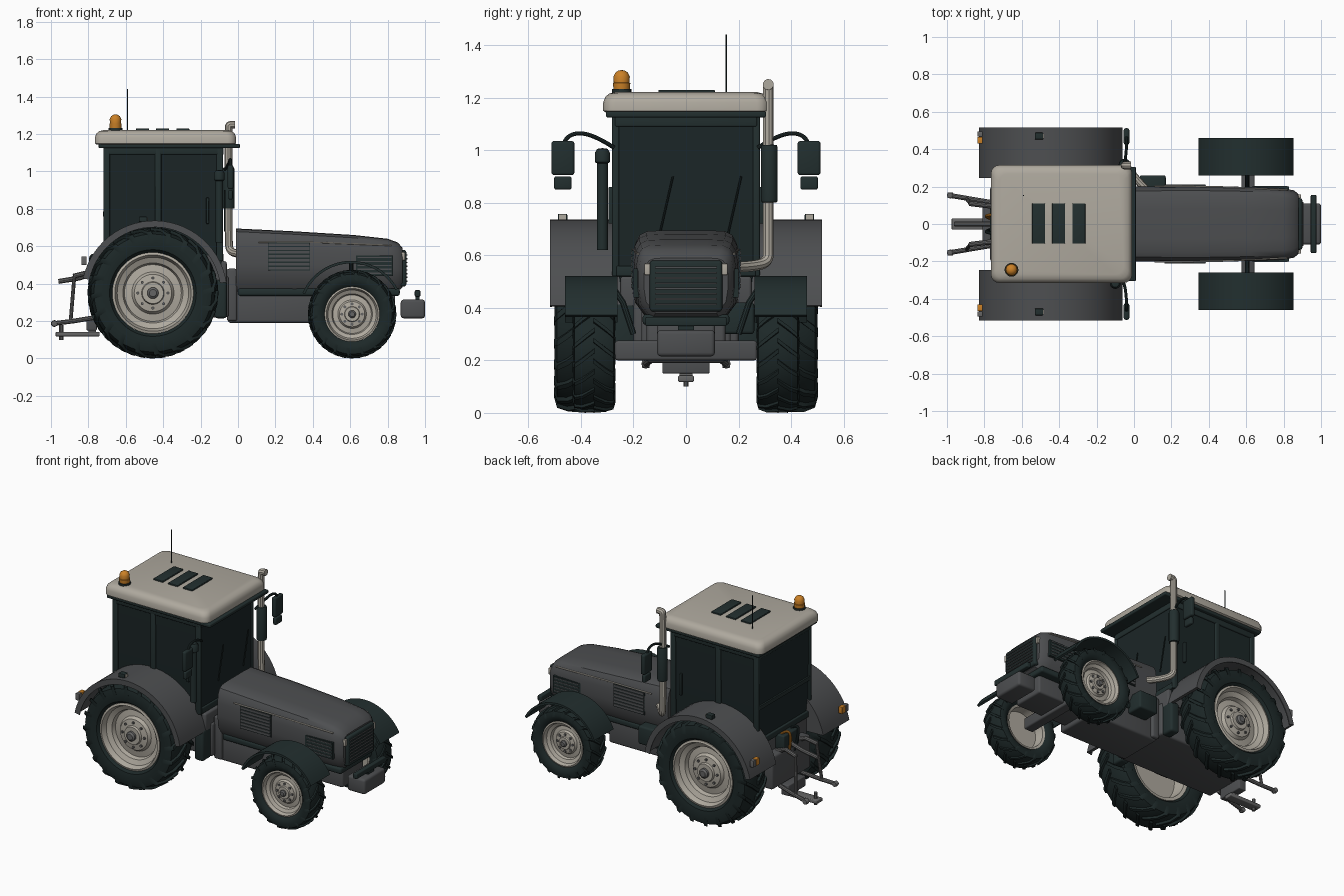
import bpy, bmesh, math
from mathutils import Vector, Matrix

if "Cube" in bpy.data.objects:
    bpy.data.objects.remove(bpy.data.objects["Cube"])


def material(name, r, g, b):
    m = bpy.data.materials.new(name)
    m.use_nodes = True
    m.diffuse_color = (r, g, b, 1)
    m.node_tree.nodes["Principled BSDF"].inputs["Base Color"].default_value = (r, g, b, 1)
    return m


GREY = material("body grey", .075, .078, .082)
DARK = material("dark trim", .016, .028, .028)
TYRE = material("tyre rubber", .012, .021, .021)
GLASS = material("tinted glass", .011, .019, .02)
CREAM = material("warm cream", .43, .4, .345)
STEEL = material("steel", .13, .13, .13)
AMBER = material("amber", .6, .22, .02)


def finish(name, bm, mat):
    bmesh.ops.recalc_face_normals(bm, faces=bm.faces)
    me = bpy.data.meshes.new(name)
    bm.to_mesh(me)
    bm.free()
    me.materials.append(mat)
    ob = bpy.data.objects.new(name, me)
    bpy.context.collection.objects.link(ob)
    return ob


def box(name, x, y, z, mat, bevel=0.0):
    """Box given by (min, max) on each axis."""
    bm = bmesh.new()
    bmesh.ops.create_cube(bm, size=1)
    for v in bm.verts:
        v.co = [(a + b) / 2 + c * abs(b - a) for (a, b), c in zip((x, y, z), v.co)]
    if bevel:
        bmesh.ops.bevel(bm, geom=bm.edges[:], offset=bevel, segments=3, profile=.5, affect='EDGES')
    return finish(name, bm, mat)


def loft(name, rings, mat, cap=True, closed=True):
    """Skin over a list of equal point rings."""
    bm = bmesh.new()
    vs = [[bm.verts.new(p) for p in ring] for ring in rings]
    n = len(vs[0])
    for a, b in zip(vs, vs[1:]):
        for i in range(n if closed else n - 1):
            j = (i + 1) % n
            bm.faces.new((a[i], a[j], b[j], b[i]))
    if cap:
        bm.faces.new(vs[0])
        bm.faces.new(vs[-1])
    return finish(name, bm, mat)


def side_prism(name, pts, y0, y1, mat):
    return loft(name, [[(x, y, z) for x, z in pts] for y in (y0, y1)], mat)


def lathe(name, profile, centre, axis, mat, steps=48):
    """Turn (radius, offset) pairs round the y or z axis."""
    c = Vector(centre)
    rings = []
    for i in range(steps + 1):
        a = math.tau * i / steps
        u, v = math.cos(a), math.sin(a)
        rings.append([c + Vector((r * u, h, r * v) if axis == 'Y' else (r * u, r * v, h)) for r, h in profile])
    ob = loft(name, rings, mat, cap=False, closed=False)
    bm = bmesh.new()
    bm.from_mesh(ob.data)
    bmesh.ops.remove_doubles(bm, verts=bm.verts, dist=1e-5)
    bmesh.ops.recalc_face_normals(bm, faces=bm.faces)
    bm.to_mesh(ob.data)
    bm.free()
    return ob


def tube(name, pts, radius, mat, smooth=False):
    cu = bpy.data.curves.new(name, 'CURVE')
    cu.dimensions = '3D'
    cu.bevel_depth, cu.bevel_resolution, cu.use_fill_caps = radius, 3, True
    sp = cu.splines.new('NURBS' if smooth else 'POLY')
    sp.points.add(len(pts) - 1)
    for p, q in zip(sp.points, pts):
        p.co = (*q, 1)
    if smooth:
        sp.order_u, sp.use_endpoint_u, sp.resolution_u = 3, True, 6
    tmp = bpy.data.objects.new(name + " path", cu)
    me = bpy.data.meshes.new_from_object(tmp)
    bpy.data.objects.remove(tmp)
    me.name = name
    me.materials.clear()
    me.materials.append(mat)
    ob = bpy.data.objects.new(name, me)
    bpy.context.collection.objects.link(ob)
    return ob


def arc(cx, cz, r, a0, a1, n=28):
    angles = [math.radians(a0 + (a1 - a0) * i / n) for i in range(n + 1)]
    return [(cx + r * math.cos(a), cz + r * math.sin(a)) for a in angles]


def wheel(name, s, cx, cy, R, w, rim, lugs):
    c = (cx, s * cy, R)
    half = [(rim, .75 * w), (rim + .015, .92 * w), (.8 * R, w), (.9 * R, .92 * w), (.945 * R, .6 * w)]
    lathe(name + "_tyre", half + [(.955 * R, 0)] + [(r, -h) for r, h in half[::-1]], c, 'Y', TYRE, 64)
    # Chevron lugs wrapping from the middle over the shoulder
    path = [(-.03, 1, 0), (.55, .992, .16), (.92, .945, .26), (1.02, .83, .3)]
    bm = bmesh.new()
    for i in range(lugs * 2):
        side = 1 if i % 2 else -1
        rings = []
        for t, k, lead in path:
            a = math.pi * i / lugs - lead
            pts = [(k * R - .06 * R, -.045), (k * R, -.035), (k * R, .035), (k * R - .06 * R, .045)]
            rings.append([bm.verts.new((cx + r * math.cos(a + d), s * cy + side * t * w,
                                        R + r * math.sin(a + d))) for r, d in pts])
        for p, q in zip(rings, rings[1:]):
            for j in range(4):
                bm.faces.new((p[j], p[j - 1], q[j - 1], q[j]))
        bm.faces.new(rings[0])
        bm.faces.new(rings[-1])
    finish(name + "_tread", bm, TYRE)
    dish = [(1, -.8), (.9, -.75), (.86, .0), (.0, .0)]
    face = [(1, -.8), (1, .8), (.94, .84), (.88, .55), (.74, .42), (.7, .2), (.52, .25),
            (.46, .42), (.28, .48), (.26, .6), (0, .6)]
    for part, prof in (("_rim", face), ("_inner_rim", dish)):
        lathe(name + part, [(r * rim, s * h * w) for r, h in prof], c, 'Y', CREAM)
    lathe(name + "_hub", [(r * rim, s * h * w) for r, h in ((.14, .5), (.14, .72), (.09, .8), (0, .8))], c, 'Y', STEEL, 16)
    for k in range(8):
        a = math.tau * k / 8
        b = (cx + .37 * rim * math.cos(a), s * cy, R + .37 * rim * math.sin(a))
        lathe(name + "_bolt", [(.008, s * .4 * w), (.008, s * .53 * w), (0, s * .53 * w)], b, 'Y', STEEL, 8)


# Bonnet: lofted rounded section
outline = [(.72, 0), (.95, .2), (1, .45), (1, .7), (.96, .86), (.88, .95), (.74, .99), (.4, 1)]
outline += [(-y, z) for y, z in outline[::-1]]
stations = [(-.01, .2, .695, .355), (.3, .204, .68, .355), (.62, .198, .66, .355),
            (.8, .19, .64, .355), (.855, .18, .62, .36), (.88, .16, .59, .38)]
loft("bonnet", [[(x, w * y, b + (t - b) * z) for y, z in outline] for x, w, t, b in stations], GREY)
box("bonnet_skirt", (0, .865), (-.165, .165), (.335, .375), DARK, .012)
box("grille", (.86, .9), (-.138, .138), (.385, .58), DARK, .012)
for i in range(8):
    z = .41 + i * .02
    box("grille_slat", (.895, .906), (-.118, .118), (z, z + .007), GREY)

# Chassis, axles and weights
box("chassis", (-.055, .46), (-.15, .15), (.19, .36), GREY, .015)
box("bell_housing", (-.06, -.005), (-.17, .17), (.2, .48), GREY, .012)
box("transmission", (-.77, -.05), (-.2, .2), (.22, .44), GREY, .015)
box("front_frame", (.44, .84), (-.11, .11), (.22, .36), GREY, .012)
box("front_axle", (.575, .645), (-.27, .27), (.2, .275), GREY, .01)
box("rear_axle", (-.52, -.39), (-.3, .3), (.29, .41), GREY, .02)
box("front_weight", (.87, 1), (-.11, .11), (.215, .315), GREY, .015)
box("front_coupling", (.945, .975), (-.155, .155), (.33, .365), DARK, .006)
box("coupling_post", (.95, .97), (-.03, .03), (.31, .335), DARK)
box("rear_hitch_block", (-.81, -.755), (-.09, .09), (.15, .22), GREY, .006)

# Cab
def cab_ring(z, x0, x1, w):
    return [(x0, -w, z), (x1, -w, z), (x1, w, z), (x0, w, z)]

loft("cab_shell", [cab_ring(.42, -.69, -.09, .245), cab_ring(.62, -.71, -.085, .265),
                   cab_ring(1.135, -.715, -.085, .272)], GLASS)
box("cab_floor", (-.71, -.06), (-.25, .25), (.4, .52), GREY, .012)
for s in (-1, 1):
    for x in (-.705, -.1, -.43):
        box("cab_pillar", (x - .015, x + .02), (s * .255, s * .281), (.52, 1.13), DARK, .006)
    box("cab_side_rail", (-.72, -.08), (s * .255, s * .281), (1.09, 1.135), DARK, .006)
    box("door_handle", (-.17, -.155), (s * .275, s * .295), (.72, .86), DARK, .004)
for x in (-.72, -.095):
    box("cab_cross_rail", (x, x + .018), (-.27, .27), (1.09, 1.135), DARK, .005)
    box("cab_sill", (x, x + .018), (-.265, .265), (.52, .56), DARK, .005)
box("rear_window_divider", (-.722, -.71), (-.26, .26), (.76, .785), DARK)
for y in (-.1, .16):
    tube("wiper", [(-.072, y, .68), (-.07, y + .05, .9)], .004, TYRE)
box("roof_rim", (-.745, .01), (-.305, .305), (1.125, 1.148), DARK, .006)

# Rounded roof, vents, beacon and aerial
def roof_ring(z, inset):
    r, pts = .045, []
    for k, (x, y) in enumerate(((-.01, .315), (-.765, .315), (-.765, -.315), (-.01, -.315))):
        sx, sy = (1 if x > -.4 else -1), (1 if y > 0 else -1)
        for j in range(5):
            a = math.radians(90 * k + 22.5 * j)
            pts.append((x - sx * (r + inset) + r * math.cos(a), y - sy * (r + inset) + r * math.sin(a), z))
    return pts

loft("roof", [roof_ring(z, i) for z, i in ((1.143, .01), (1.15, 0), (1.182, 0), (1.203, .008),
                                           (1.215, .022), (1.221, .045))], CREAM)
for x in (-.51, -.403, -.295):
    box("roof_vent", (x - .035, x + .035), (-.105, .11), (1.215, 1.23), DARK, .004)
spot = (-.655, -.245, 0)
lathe("beacon_base", [(.037, 1.21), (.037, 1.232), (0, 1.232)], spot, 'Z', DARK, 20)
lathe("beacon", [(.031, 1.23), (.033, 1.255), (.03, 1.257), (.031, 1.28), (.024, 1.295), (.012, 1.303), (0, 1.305)],
      spot, 'Z', AMBER, 20)
tube("aerial", [(-.59, .153, 1.21), (-.59, .153, 1.44)], .003, TYRE)

# Exhaust and air intake
tube("exhaust", [(.06, .19, .555), (.02, .23, .555), (-.045, .313, .57), (-.05, .313, .63), (-.05, .313, .8),
                 (-.05, .313, 1.15), (-.05, .313, 1.24), (-.045, .313, 1.25), (-.015, .313, 1.25)], .021, CREAM, True)
lathe("muffler", [(0, .8), (.03, .802), (.032, .815), (.032, 1.01), (.028, 1.02), (0, 1.022)],
      (-.05, .317, 0), 'Z', DARK, 24)
lathe("air_intake", [(0, .62), (.021, .62), (.021, .95), (.029, .955), (.029, .99), (.02, 1.005), (0, 1.008)],
      (-.1, -.318, 0), 'Z', DARK, 20)
box("battery_box", (.03, .17), (.14, .26), (.3, .42), DARK, .012)

# Paired parts
for s in (-1, 1):
    wheel("rear_wheel", s, -.455, .385, .35, .115, .217, 20)
    wheel("front_wheel", s, .61, .35, .237, .08, .147, 18)
    # Mudguards
    outer, inner = arc(-.447, .347, .39, 9, 168), arc(-.447, .347, .372, 168, 9)
    side_prism("rear_mudguard", outer + inner, s * .25, s * .517, GREY)
    side_prism("mudguard_wall", outer, s * .245, s * .258, GREY)
    side_prism("mudguard_lip", outer + arc(-.447, .347, .355, 168, 9), s * .51, s * .517, GREY)
    side_prism("front_mudguard", arc(.605, .24, .282, 28, 157) + arc(.605, .24, .268, 157, 28),
               s * .26, s * .46, DARK)
    tube("mudguard_bracket", [(.605, s * .2, .3), (.605, s * .24, .42), (.605, s * .3, .51)], .012, DARK)
    box("marker_light", (-.53, -.485), (s * .452, s * .488), (.73, .758), DARK, .004)
    box("marker_lens", (-.488, -.481), (s * .456, s * .484), (.737, .755), CREAM)
    box("tail_light", (-.838, -.81), (s * .43, s * .465), (.5, .545), AMBER, .003)
    box("reversing_light", (-.838, -.81), (s * .467, s * .495), (.5, .545), STEEL, .003)
    # Bonnet louvres, side rail and headlights
    box("side_vent", (.16, .385), (s * .19, s * .206), (.47, .62), DARK)
    for i in range(7):
        z = .476 + i * .021
        box("vent_slat", (.163, .382), (s * .19, s * .21), (z, z + .014), GREY)
    box("nose_vent", (.63, .83), (s * .17, s * .2), (.44, .55), DARK)
    for i in range(5):
        z = .453 + i * .021
        box("nose_slat", (.64, .82), (s * .17, s * .203), (z, z + .006), GREY)
    tube("bonnet_trim", [(.11, s * .203, .622), (.45, s * .199, .62), (.82, s * .182, .605)], .004, CREAM)
    box("headlight", (.86, .893), (s * .137, s * .158), (.525, .568), CREAM, .004)
    # Steps
    box("cab_step", (-.125, -.06), (s * .19, s * .28), (.215, .42), DARK, .015)
    # Mirrors
    tube("mirror_arm", [(-.07, s * .275, 1.01), (-.05, s * .32, 1.04), (-.04, s * .4, 1.07), (-.04, s * .46, 1.05),
                        (-.04, s * .465, 1.02)], .008, DARK, True)
    box("mirror", (-.055, -.025), (s * .425, s * .512), (.905, 1.035), DARK, .01)
    box("lower_mirror", (-.052, -.028), (s * .435, s * .502), (.85, .9), DARK, .008)
    # Three-point linkage
    tube("lower_arm", [(-.76, s * .115, .22), (-.88, s * .135, .2), (-.985, s * .153, .187)], .013, STEEL)
    tube("lift_rod", [(-.895, s * .135, .2), (-.875, s * .11, .44)], .01, STEEL)
    tube("lift_arm", [(-.7, s * .09, .42), (-.8, s * .1, .46), (-.88, s * .11, .44)], .014, STEEL)
    tube("hydraulic_hose", [(-.7, s * .05, .5), (-.77, s * .05, .57), (-.8, s * .04, .52), (-.77, s * .03, .4)],
         .008, AMBER if s > 0 else DARK, True)
    lathe("arm_ball", [(0, -.016), (.015, -.014), (.018, 0), (.015, .014), (0, .016)],
          (-.982, s * .153, .187), 'Y', STEEL, 16)

# Rear hitch
tube("top_link", [(-.75, 0, .46), (-.85, 0, .43), (-.96, 0, .412)], .014, STEEL)
box("drawbar", (-.975, -.74), (-.03, .03), (.118, .142), STEEL, .005)
box("drawbar_hanger", (-.8, -.76), (-.025, .025), (.13, .2), STEEL)
tube("drawbar_pin", [(-.945, 0, .1), (-.945, 0, .18)], .011, STEEL)
box("rear_valve_block", (-.77, -.7), (-.08, .08), (.42, .53), DARK, .008)

# Smooth shading with sharp edges kept
for ob in bpy.context.collection.objects:
    if ob.type == 'MESH':
        ob.select_set(True)
        bpy.context.view_layer.objects.active = ob
bpy.ops.object.shade_smooth_by_angle(angle=math.radians(35))
